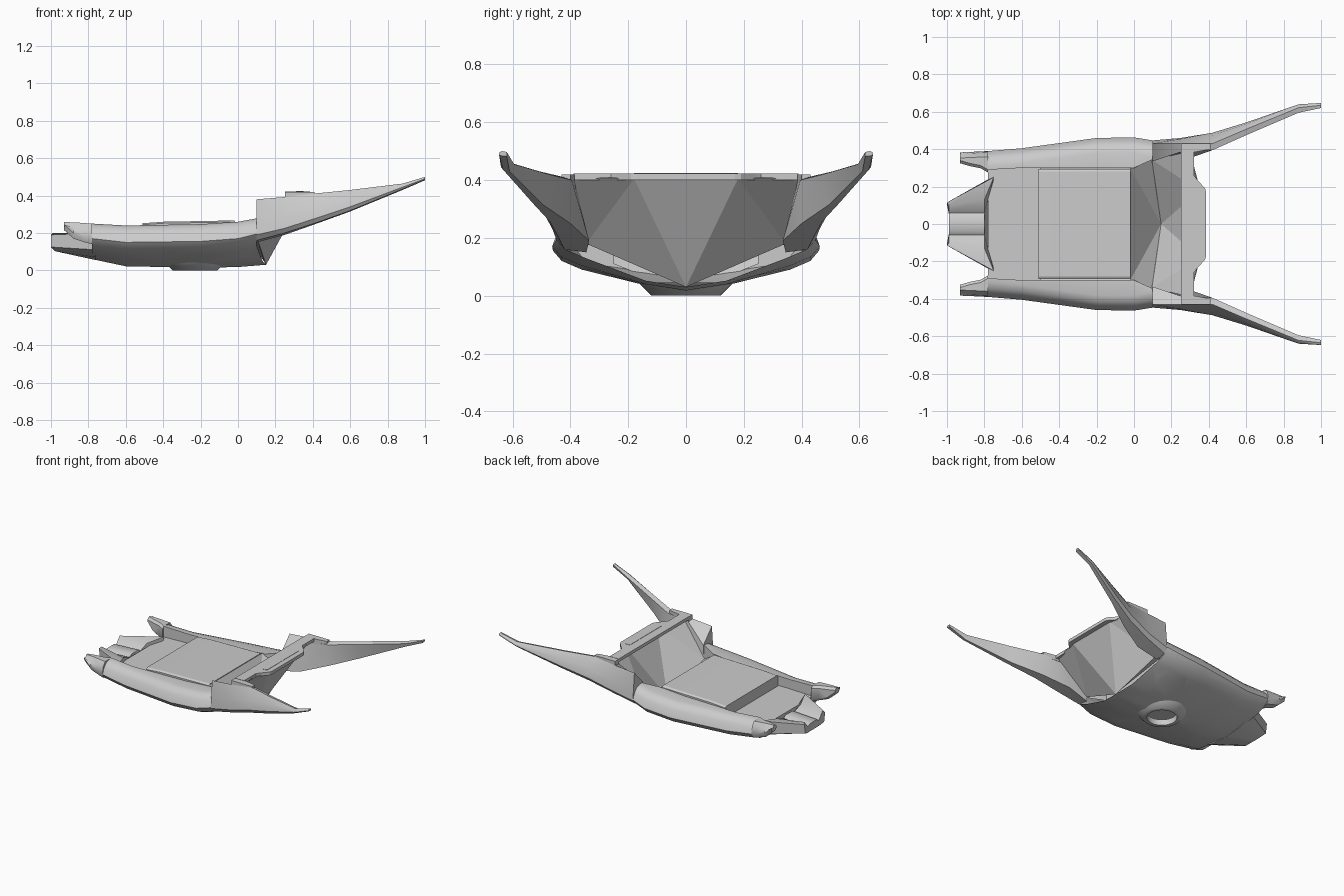
import bpy, bmesh, math
from mathutils import Vector

cube = bpy.data.objects.get("Cube")
if cube:
    bpy.data.objects.remove(cube, do_unlink=True)

grey = bpy.data.materials.new("light_grey")
grey.use_nodes = True
grey.diffuse_color = (0.6, 0.6, 0.6, 1)
grey.node_tree.nodes["Principled BSDF"].inputs["Base Color"].default_value = (0.6, 0.6, 0.6, 1)


def finish(name, bm, mirror=True, smooth=0, thickness=0):
    """Turn a bmesh into an object, mirrored across the centre line."""
    bmesh.ops.recalc_face_normals(bm, faces=bm.faces)
    mesh = bpy.data.meshes.new(name)
    bm.to_mesh(mesh)
    bm.free()
    mesh.materials.append(grey)
    obj = bpy.data.objects.new(name, mesh)
    bpy.context.collection.objects.link(obj)
    if mirror:
        mod = obj.modifiers.new("mirror", 'MIRROR')
        mod.use_axis = (False, True, False)
    if thickness:
        mod = obj.modifiers.new("thickness", 'SOLIDIFY')
        mod.thickness = thickness
    if smooth:
        bpy.ops.object.select_all(action='DESELECT')
        obj.select_set(True)
        bpy.context.view_layer.objects.active = obj
        bpy.ops.object.shade_smooth_by_angle(angle=math.radians(smooth))
    return obj


def loft(sections, closed=False, caps=False):
    """Skin a row of sections that have equal point counts."""
    bm = bmesh.new()
    rows = [[bm.verts.new(p) for p in s] for s in sections]
    n = len(rows[0])
    for a, b in zip(rows, rows[1:]):
        for i in range(n if closed else n - 1):
            j = (i + 1) % n
            bm.faces.new((a[i], a[j], b[j], b[i]))
    if caps:
        bm.faces.new(rows[0])
        bm.faces.new(rows[-1][::-1])
    return bm


def panels(points, faces):
    bm = bmesh.new()
    verts = [bm.verts.new(p) for p in points]
    for f in faces:
        bm.faces.new([verts[i] for i in f])
    return bm


def plate(outline, z0, z1):
    return loft([[(x, y, z) for x, y in outline] for z in (z0, z1)], True, True)


# Hull shell: keel, chine, rounded side pontoon and inner wall
FLOOR = 0.175


def hull_section(x, keel, w, low, top, inner, reach=0):
    pts = [(0, keel), (0.14, keel + 0.022), (w - 0.1, low - 0.03), (w - 0.03, low),
           (w, low + 0.035), (w - 0.018, top - 0.04), (w - 0.045, top - 0.01),
           (w - 0.08, top), (inner, top), (inner, FLOOR)]
    return [(x + reach * max(0, 1 - y / 0.34), y, z) for y, z in pts]


stations = [(-0.78, 0.06, 0.39, 0.135, 0.25, 0.29), (-0.6, 0.022, 0.405, 0.115, 0.24, 0.3),
            (-0.2, 0.014, 0.46, 0.12, 0.247, 0.3), (0, 0.018, 0.463, 0.135, 0.26, 0.3),
            (0.1, 0.03, 0.447, 0.16, 0.278, 0.345, 0.05)]
hull = loft([hull_section(*s) for s in stations])
# Round opening in the belly
HOLE_X, HOLE_R = -0.23, 0.095
for k in range(12):
    a = math.tau * k / 12
    d = Vector((math.cos(a), math.sin(a), 0))
    low = [f for f in hull.faces if f.calc_center_median().z < 0.1]
    geom = low + list({e for f in low for e in f.edges}) + list({v for f in low for v in f.verts})
    bmesh.ops.bisect_plane(hull, geom=geom, plane_co=Vector((HOLE_X, 0, 0)) + d * HOLE_R, plane_no=d)
inside = [f for f in hull.faces if f.calc_center_median().z < 0.1
          and (f.calc_center_median().xy - Vector((HOLE_X, 0))).length < HOLE_R * 0.98]
bmesh.ops.delete(hull, geom=inside, context='FACES')
finish("hull_shell", hull, smooth=40)

front = hull_section(*stations[0])
finish("hull_front_wall", panels(front + [(-0.78, 0, FLOOR)], [range(len(front) + 1)]))

# Belly collar flaring into the hull around the opening
collar = []
for r, z in ((0.165, 0.045), (0.12, 0), (HOLE_R, 0), (HOLE_R, 0.04)):
    collar.append([(HOLE_X + r * math.cos(math.tau * i / 32), r * math.sin(math.tau * i / 32), z)
                   for i in range(32)])
finish("belly_collar", loft(collar, closed=True), mirror=False, smooth=50)

# Sunken front bay and raised deck
finish("bay_floor", plate([(-0.78, 0), (-0.78, 0.3), (-0.5, 0.3), (-0.5, 0)], FLOOR - 0.01, FLOOR))
deck = [[(x, 0, FLOOR), (x, 0.295, FLOOR), (x, 0.295, z - 0.008), (x, 0.28, z), (x, 0, z)]
        for x, z in ((-0.51, 0.252), (-0.4, 0.26), (-0.02, 0.267))]
finish("deck", loft(deck, closed=True, caps=True), smooth=20)

# Prongs at the bow ends of the pontoons
prong = []
for x, inner, outer, low, top in ((-0.78, 0.275, 0.39, 0.14, 0.25), (-0.82, 0.298, 0.388, 0.15, 0.253),
                                  (-0.88, 0.31, 0.385, 0.17, 0.257), (-0.93, 0.325, 0.383, 0.215, 0.258)):
    e = 0.015
    prong.append([(x, inner, low + e), (x, inner + e, low), (x, outer - e, low), (x, outer, low + 2 * e),
                  (x, outer - e / 2, top - 2 * e), (x, outer - 2 * e, top), (x, inner + e, top),
                  (x, inner, top - e)])
finish("bow_prong", loft(prong, closed=True, caps=True), smooth=40)

# Nose with two raised cheeks and a central channel
nose = [[(-0.76, 0, 0.055), (-0.76, 0.15, 0.07), (-0.76, 0.25, 0.11), (-0.75, 0.25, 0.2),
         (-0.8, 0.13, 0.185), (-0.8, 0.06, 0.16), (-0.8, 0.04, 0.175), (-0.8, 0, 0.175)],
        [(-0.98, 0, 0.103), (-0.98, 0.06, 0.103), (-1, 0.105, 0.125), (-1, 0.115, 0.19),
         (-0.99, 0.1, 0.2), (-0.99, 0.06, 0.15), (-0.99, 0.04, 0.165), (-0.99, 0, 0.165)]]
finish("nose", loft(nose, closed=True, caps=True), smooth=40)

# Faceted rear bulkhead raked back under the crossbar, and the well in front of it
apex, side = (0.15, 0, 0.03), (0.1, 0.345, 0.18)
finish("rear_bulkhead", panels([apex, side, (0.355, 0.18, 0.405), (0.3, 0.388, 0.405), (0.355, 0, 0.405)],
                               [(0, 2, 4), (0, 1, 2), (1, 3, 2)]), thickness=0.006)
finish("well", panels([(-0.02, 0, 0.262), (-0.02, 0.3, 0.262), (0.145, 0, 0.04), (0.095, 0.345, 0.185)],
                      [(0, 1, 2), (1, 3, 2)]))

# Crossbar with a long thin grip plate
bar = [(0.25, 0), (0.25, 0.39), (0.32, 0.39), (0.32, 0.26), (0.335, 0.24), (0.38, 0.19), (0.385, 0.17), (0.385, 0)]
finish("crossbar", plate(bar, 0.4, 0.422))
finish("crossbar_end", plate([(0.25, 0.385), (0.25, 0.43), (0.41, 0.43), (0.41, 0.4), (0.33, 0.385)], 0.385, 0.42))
finish("grip_plate", plate([(0.31, 0), (0.31, 0.17), (0.318, 0.18), (0.342, 0.18), (0.35, 0.17), (0.35, 0)],
                           0.42, 0.424))

# Swept tail fins growing out of the pontoons: inner edge, ridge, flank, keel
fin = {0.1: [(0.335, 0.28), (0.43, 0.38), (0.44, 0.27), (0.447, 0.19), (0.42, 0.16), (0.345, 0.15)],
       0.25: [(0.385, 0.385), (0.43, 0.392), (0.455, 0.3), (0.46, 0.225), (0.44, 0.2), (0.335, 0.19)],
       0.42: [(0.395, 0.4), (0.43, 0.412), (0.475, 0.345), (0.488, 0.28), (0.47, 0.255), (0.4, 0.25)],
       0.6: [(0.475, 0.42), (0.507, 0.43), (0.535, 0.39), (0.543, 0.34), (0.53, 0.32), (0.495, 0.315)],
       0.88: [(0.595, 0.455), (0.622, 0.464), (0.635, 0.455), (0.64, 0.445), (0.632, 0.435), (0.61, 0.43)],
       1.0: [(0.62, 0.497), (0.635, 0.5), (0.644, 0.497), (0.647, 0.49), (0.645, 0.485), (0.62, 0.482)]}
finish("tail_fin", loft([[(x, y, z) for y, z in pts] for x, pts in fin.items()], closed=True, caps=True),
       smooth=30)
